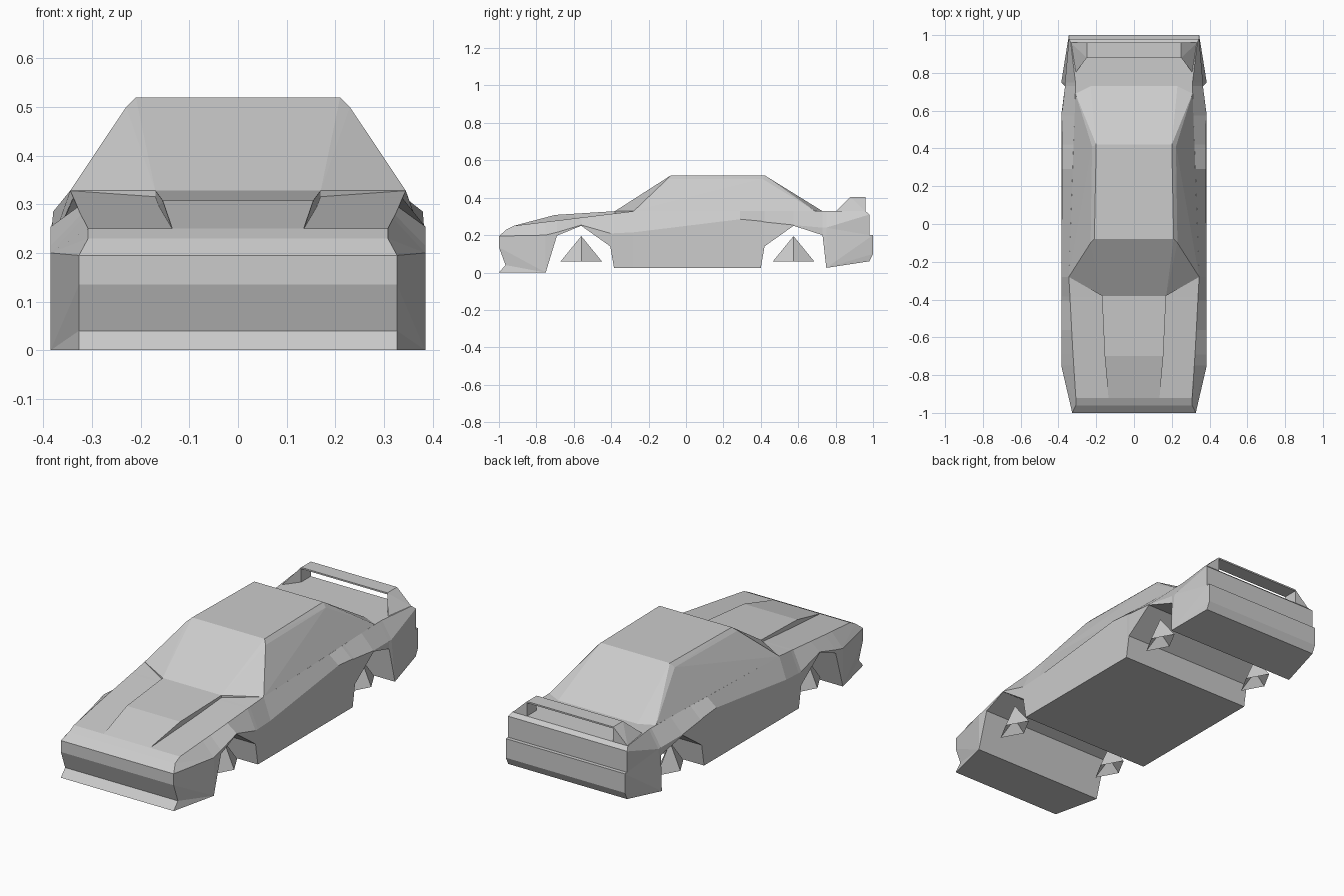
import bpy, bmesh

if "Cube" in bpy.data.objects:
    bpy.data.objects.remove(bpy.data.objects["Cube"])


def finish(bm, name):
    bmesh.ops.recalc_face_normals(bm, faces=bm.faces[:])
    mesh = bpy.data.meshes.new(name)
    bm.to_mesh(mesh)
    bm.free()
    ob = bpy.data.objects.new(name, mesh)
    bpy.context.collection.objects.link(ob)
    return ob


def mirrored(points):
    return points + [(-x, y, z) for x, y, z in points]


def hull(name, points):
    bm = bmesh.new()
    verts = [bm.verts.new(p) for p in points]
    res = bmesh.ops.convex_hull(bm, input=verts)
    junk = {v for v in res["geom_interior"] + res["geom_unused"]
            if isinstance(v, bmesh.types.BMVert)}
    bmesh.ops.delete(bm, geom=list(junk), context='VERTS')
    return finish(bm, name)


def loft(name, rings):
    """Skin half-rings (bottom to top) mirrored across x = 0, closing both ends."""
    bm = bmesh.new()
    n = len(rings[0])
    loops = []
    for half in rings:
        right = [bm.verts.new(p) for p in half]
        left = [bm.verts.new((-x, y, z)) for x, y, z in half]
        loops.append(right + left[::-1])
    for a, b in zip(loops, loops[1:]):
        for i in range(2 * n):
            j = (i + 1) % (2 * n)
            bm.faces.new((a[i], a[j], b[j], b[i]))
    for ring in (loops[0], loops[-1]):
        for i in range(n - 1):
            bm.faces.new((ring[i], ring[i + 1], ring[-2 - i], ring[-1 - i]))
    bmesh.ops.remove_doubles(bm, verts=bm.verts[:], dist=0.0005)
    return finish(bm, name)


# Lower body: nose profile, side stations, tail profile
nose = [(.327, -1, 0), (.327, -.965, .04), (.327, -1, .135),
        (.327, -1, .195), (.308, -.96, .23), (.308, -.92, .25)]
tail = [(.345, .98, .06), (.345, 1, .1), (.345, 1, .2),
        (.345, .98, .2), (.345, .98, .31), (.335, .96, .328)]

# y, sill x, sill z, crease x, crease z, shoulder x, shoulder z
stations = [
    (-.75, .385, 0, .385, .2, .319, .271),
    (-.69, .385, .197, .385, .215, .323, .278),
    (-.56, .385, .25, .385, .254, .33, .294),
    (-.405, .385, .14, .385, .21, .338, .313),
    (-.385, .385, .025, .385, .21, .339, .315),
    (-.28, .385, .025, .385, .215, .345, .328),
    (.29, .385, .025, .38, .285, .325, .328),
    (.40, .385, .025, .38, .275, .321, .328),
    (.42, .385, .14, .38, .27, .32, .328),
    (.575, .385, .25, .383, .254, .314, .328),
    (.73, .365, .2, .365, .24, .31, .328),
    (.75, .385, .025, .365, .24, .31, .328),
]
rings = [nose]
for y, bx, bz, cx, cz, sx, sz in stations:
    sill, crease, shoulder = (bx, y, bz), (cx, y, cz), (sx, y, sz)
    rings.append([sill, sill, sill, crease, crease, shoulder])
rings.append(tail)
loft("car_body", rings)

# Cabin with chamfered roof edges
hull("cabin", mirrored([
    (.17, -.38, .328), (.345, -.28, .328), (.31, .69, .328), (.23, .73, .328),
    (.21, -.08, .52), (.23, -.1, .50), (.2, .42, .52), (.222, .41, .50),
    (.17, -.38, .30), (.34, -.28, .31), (.23, .73, .32)]))

# Raised hood panel
hull("hood_bulge", mirrored([
    (.135, -.92, .25), (.155, -.70, .308), (.17, -.38, .328),
    (.135, -.92, .245), (.17, -.38, .28)]))

# Rear wing: thin blade on two tapered supports
hull("wing_blade", mirrored([
    (.25, .88, .405), (.25, .96, .405), (.25, .88, .397), (.25, .96, .397)]))
for side, label in ((1, "right"), (-1, "left")):
    hull("wing_support_" + label, [(side * x, y, z) for x, y, z in (
        (.31, .80, .325), (.25, .88, .405), (.25, .96, .405),
        (.335, .96, .325), (.25, .96, .325), (.25, .88, .325))])

# Wheels: simple pyramids with a hollow underside
for side, s_label in ((1, "right"), (-1, "left")):
    for cy, f_label in ((-.56, "front"), (.575, "rear")):
        cx = side * .31
        bm = bmesh.new()
        apex = bm.verts.new((cx, cy, .195))
        under = bm.verts.new((cx, cy, .12))
        base = [bm.verts.new((cx + dx, cy + dy, .06))
                for dx, dy in ((.06, 0), (0, .11), (-.06, 0), (0, -.11))]
        for i in range(4):
            a, b = base[i], base[(i + 1) % 4]
            bm.faces.new((a, b, apex))
            bm.faces.new((b, a, under))
        finish(bm, f"wheel_{f_label}_{s_label}")
